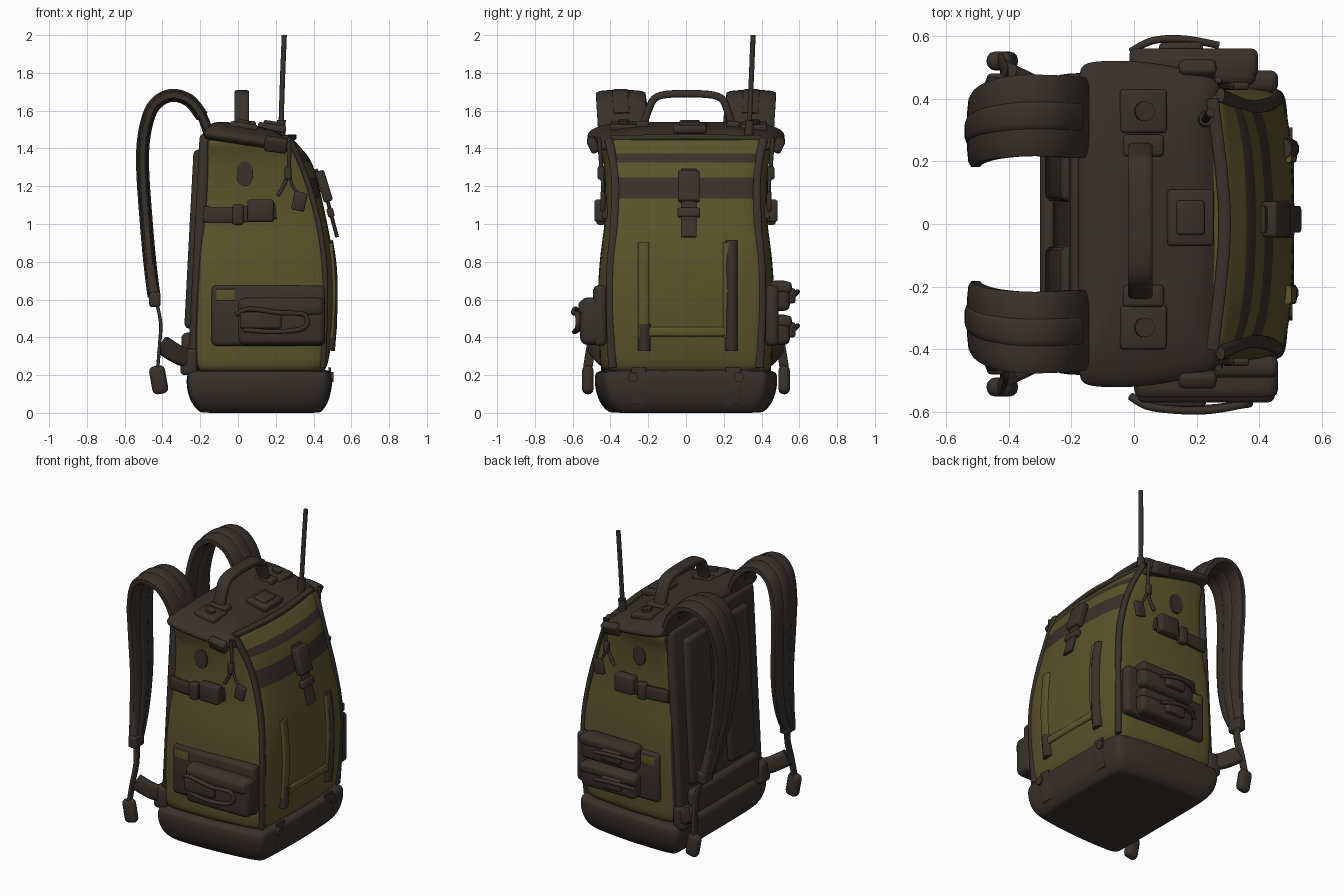
import bpy, bmesh, math
from mathutils import Vector, Euler

if "Cube" in bpy.data.objects:
    bpy.data.objects.remove(bpy.data.objects["Cube"])


def material(name, rgb):
    m = bpy.data.materials.new(name)
    m.diffuse_color = (*rgb, 1)
    m.use_nodes = True
    m.node_tree.nodes["Principled BSDF"].inputs["Base Color"].default_value = m.diffuse_color
    return m


BROWN = material("dark_brown", (0.041, 0.031, 0.024))
OLIVE = material("olive", (0.105, 0.088, 0.024))


def finish(name, bm, mats, angle=40):
    bmesh.ops.recalc_face_normals(bm, faces=bm.faces)
    me = bpy.data.meshes.new(name)
    bm.to_mesh(me)
    bm.free()
    for m in mats:
        me.materials.append(m)
    for p in me.polygons:
        p.use_smooth = True
    me.set_sharp_from_angle(angle=math.radians(angle))
    ob = bpy.data.objects.new(name, me)
    bpy.context.collection.objects.link(ob)
    return ob


def box(name, loc, size, mat=BROWN, rot=(0, 0, 0), bev=0.02):
    bm = bmesh.new()
    bmesh.ops.create_cube(bm, size=1)
    for v in bm.verts:
        v.co = Vector([a * b for a, b in zip(v.co, size)])
    bmesh.ops.bevel(bm, geom=bm.edges[:], offset=min(bev, min(size) * 0.45), segments=3,
                    profile=0.5, affect='EDGES')
    e = Euler([math.radians(a) for a in rot])
    for v in bm.verts:
        v.co = e.to_matrix() @ v.co + Vector(loc)
    return finish(name, bm, [mat], 50)


def smooth_path(pts, n):
    """Catmull-Rom through tuples of any length."""
    out = []
    for i in range(len(pts) - 1):
        p0, p1, p2, p3 = pts[max(i - 1, 0)], pts[i], pts[i + 1], pts[min(i + 2, len(pts) - 1)]
        for k in range(n):
            t = k / n
            out.append([0.5 * (2 * b + (c - a) * t + (2 * a - 5 * b + 4 * c - d) * t * t
                        + (3 * b - a - 3 * c + d) * t ** 3) for a, b, c, d in zip(p0, p1, p2, p3)])
    return out + [list(pts[-1])]


def sweep(name, pts, width, thick, side=(0, 1, 0), mat=BROWN, n=5, power=0.5):
    """Rounded band along a path; an optional 4th value scales the width."""
    pts = smooth_path([(*p, 1) if len(p) == 3 else p for p in pts], n)
    bm, rings = bmesh.new(), []
    for i, p in enumerate(pts):
        t = (Vector(pts[min(i + 1, len(pts) - 1)][:3]) - Vector(pts[max(i - 1, 0)][:3])).normalized()
        nrm = t.cross(Vector(side)).normalized()
        s = nrm.cross(t)
        ring = []
        for k in range(12):
            a = math.tau * (k + 0.5) / 12
            c, d = math.cos(a), math.sin(a)
            u = math.copysign(abs(c) ** power, c) * width * p[3] / 2
            v = math.copysign(abs(d) ** power, d) * thick / 2
            ring.append(bm.verts.new(Vector(p[:3]) + s * u + nrm * v))
        rings.append(ring)
    for a, b in zip(rings, rings[1:]):
        for k in range(12):
            bm.faces.new((a[k], a[(k + 1) % 12], b[(k + 1) % 12], b[k]))
    bm.faces.new(rings[0])
    bm.faces.new(rings[-1])
    return finish(name, bm, [mat], 50)


def tube(name, pts, r, side=(0, 1, 0), mat=BROWN, n=5):
    return sweep(name, pts, 2 * r, 2 * r, side, mat, n, 1)


def loft(name, rows, rule, tilt=0):
    """Stack of pack-shaped outlines: z, back x, corner x, front x, half width."""
    bm, rings = bmesh.new(), []
    for z, xb, xs, xf, w in rows:
        half = [(xf, 0), (xf - .005, .45 * w), (xs + .4 * (xf - xs), .78 * w), (xs, .87 * w),
                (xs - .04, .92 * w), ((xs + xb) / 2, w), (xb + .05, w), (xb + .01, .97 * w),
                (xb, .9 * w), (xb, 0)]
        outline = half + [(x, -y) for x, y in half[-2:0:-1]]
        rings.append([bm.verts.new((x, y, z - tilt * (x + .17))) for x, y in outline])
    for j, (a, b) in enumerate(zip(rings, rings[1:])):
        for k in range(18):
            f = bm.faces.new((a[k], a[(k + 1) % 18], b[(k + 1) % 18], b[k]))
            f.material_index = rule(min(k, 17 - k), (rows[j][0] + rows[j + 1][0]) / 2)
    bm.faces.new(rings[0])
    bm.faces.new(rings[-1])
    ob = finish(name, bm, [BROWN, OLIVE], 180)
    mod = ob.modifiers.new("smooth", 'SUBSURF')
    mod.levels = mod.render_levels = 2
    return ob


# Main bag: olive, with brown back and front bands
def bag_colour(seg, z):
    band = seg < 3 and (1.14 < z < 1.25 or 1.335 < z < 1.37)
    return 0 if seg >= 7 or band else 1


loft("main_bag", [(.18, -.22, .43, .46, .46), (.27, -.23, .455, .48, .455), (.45, -.23, .465, .51, .465),
                  (.65, -.22, .475, .515, .47), (.85, -.21, .465, .505, .455), (1.0, -.2, .435, .475, .43),
                  (1.14, -.19, .40, .445, .425), (1.25, -.18, .365, .42, .43), (1.335, -.17, .335, .39, .44),
                  (1.37, -.17, .31, .365, .45), (1.43, -.17, .28, .31, .47), (1.47, -.16, .26, .28, .47)],
     bag_colour)
loft("base_tub", [(0, -.19, .41, .43, .39), (.002, -.2, .42, .44, .41), (.05, -.25, .46, .48, .46),
                  (.14, -.275, .48, .50, .485), (.21, -.27, .48, .505, .485), (.235, -.25, .46, .49, .46)],
     lambda s, z: 0)
loft("top_lid", [(1.435, -.17, .25, .28, .46), (1.465, -.18, .28, .31, .53), (1.505, -.18, .26, .29, .52),
                 (1.54, -.14, .21, .23, .43), (1.56, -.08, .13, .15, .26)], lambda s, z: 0, .15)

# Back panel with two pads and lumbar cushion
box("back_panel", (-.205, 0, .86), (.06, .86, 1.24), rot=(0, 3, 0), bev=.03)
for s in (1, -1):
    box("back_pad", (-.23, s * .2, .92), (.06, .26, .95), rot=(0, 3, 0), bev=.03)
box("lumbar_pad", (-.265, 0, .34), (.07, .7, .17), bev=.03)

# Lid fittings
sweep("carry_handle", [(.02, -.23, 1.5), (.02, -.2, 1.6), (.02, -.15, 1.675), (.02, 0, 1.69),
                       (.02, .17, 1.675), (.02, .22, 1.6), (.02, .25, 1.5)], .08, .04, (1, 0, 0))
for y in (-.23, .25):
    box("handle_anchor", (.03, y, 1.525), (.13, .07, .04), bev=.012)
box("lid_buckle", (.18, .02, 1.51), (.15, .18, .04), rot=(0, 9, 0), bev=.012)
box("lid_buckle_tongue", (.18, .02, 1.53), (.09, .11, .03), rot=(0, 9, 0), bev=.01)
for y in (-.33, .36):
    box("lid_patch", (.03, y, 1.515), (.15, .14, .04), rot=(0, 8, 0), bev=.012)
    tube("lid_stud", [(.03, y, 1.525), (.035, y, 1.55)], .032)
sweep("lid_front_seam", [(.25, -.4, 1.455), (.29, 0, 1.46), (.25, .4, 1.455)], .04, .03, (1, 0, 0))

# Antenna
tube("antenna", [(.225, .33, 1.42), (.235, .345, 1.75), (.245, .355, 2.0)], .014)
tube("antenna_base", [(.225, .33, 1.42), (.23, .337, 1.55)], .024)

# Front closure strap and buckle
sweep("front_strap", [(.41, .015, 1.29), (.455, .015, 1.2), (.485, .015, 1.08), (.525, .015, .93)], .085, .02)
box("front_buckle", (.455, .015, 1.2), (.05, .115, .17), rot=(0, -17, 0), bev=.012)
box("front_buckle_lower", (.49, .015, 1.06), (.035, .12, .05), rot=(0, -17, 0), bev=.01)

# Front pocket frame with brown tubes
for y in (-.225, .225):
    sweep("pocket_rail", [(.492, y, .4), (.505, y, .65), (.488, y, .9)], .06, .03, mat=OLIVE)
box("pocket_sill", (.496, 0, .43), (.03, .45, .05), OLIVE, bev=.012)
tube("pocket_tube_long", [(.48, .24, .33), (.492, .24, .5), (.492, .24, .75), (.47, .24, .91)], .034)
tube("pocket_tube_short", [(.48, -.22, .33), (.492, -.22, .47)], .034)

for s in (1, -1):
    # Raised seam along each front corner
    sweep("corner_seam", [(.45, s * .39, .24), (.46, s * .4, .5), (.46, s * .4, .75), (.428, s * .38, 1.0),
                          (.36, s * .375, 1.25), (.275, s * .41, 1.45)], .045, .03, power=.8)
    # Base straps and studs
    sweep("base_strap", [(.465, s * .25, .05), (.487, s * .25, .14), (.485, s * .25, .24)], .08, .015)
    tube("base_stud", [(.48, s * .28, .19), (.505, s * .28, .19)], .028, (0, 0, 1))
    # Lid corner tab
    box("lid_corner_tab", (.2, s * .49, 1.42), (.12, .05, .08), rot=(s * -25, 8, 0), bev=.015)
    # Shoulder strap with a webbing layer
    path = [(-.15, s * .34, 1.46, 1.05), (-.19, s * .34, 1.57, 1.1), (-.26, s * .345, 1.655, 1.1),
            (-.36, s * .345, 1.68, 1.1), (-.45, s * .33, 1.62, 1.05), (-.495, s * .31, 1.48, 1),
            (-.505, s * .295, 1.3, .95), (-.485, s * .31, 1.0, .85), (-.465, s * .36, .78, .7),
            (-.445, s * .42, .62, .45)]
    sweep("shoulder_strap", path, .24, .055)
    sweep("strap_webbing", path[1:], .09, .07)
    box("strap_adjuster", (-.44, s * .43, .6), (.06, .1, .08), bev=.015)
    sweep("lower_webbing", [(-.435, s * .435, .6), (-.41, s * .47, .48), (-.415, s * .5, .36),
                            (-.425, s * .52, .24)], .05, .018)
    box("webbing_end", (-.42, s * .52, .175), (.085, .06, .15), rot=(0, -10, 0), bev=.03)
    # Hip belt
    sweep("hip_belt", [(-.22, s * .38, .29), (-.3, s * .44, .3), (-.4, s * .49, .36)], .1, .05, (0, 0, 1))
    box("hip_belt_anchor", (-.26, s * .4, .27), (.09, .1, .14), bev=.02)
    # Upper side compression strap
    sweep("side_strap", [(-.18, s * .43, 1.05), (0, s * .445, 1.05), (.2, s * .43, 1.07)], .085, .03, (0, 0, 1))
    box("side_buckle", (.12, s * .455, 1.07), (.14, .06, .12), bev=.015)
    box("side_buckle_loop", (0, s * .45, 1.05), (.06, .05, .11), bev=.015)
    sweep("side_patch", [(.035, s * .40, 1.265), (.035, s * .438, 1.265)], .13, .09, (0, 0, 1), power=.9)
    # Hanging cord and tag
    tube("cord", [(.27, s * .46, 1.46), (.27, s * .45, 1.32), (.25, s * .44, 1.22), (.21, s * .44, 1.15)], .011)
    tube("tag_cord", [(.265, s * .445, 1.28), (.29, s * .44, 1.2), (.32, s * .44, 1.16)], .009)
    box("cord_toggle", (.265, s * .45, 1.27), (.035, .035, .07), bev=.01)
    box("cord_tag", (.325, s * .44, 1.12), (.07, .025, .1), rot=(0, 12, 0), bev=.01)
    # Side pouch backing with a small olive patch
    box("pouch_backing", (.16, s * .455, .515), (.6, .07, .32), bev=.025)
    box("pouch_backing_patch", (-.065, s * .489, .625), (.1, .008, .06), OLIVE, bev=.004)

# Single large pouch on one side
box("large_pouch", (.23, -.5, .485), (.46, .12, .25), bev=.035)
box("large_pouch_flap", (.23, -.52, .555), (.44, .1, .08), bev=.025)
box("large_pouch_clip", (.12, -.56, .49), (.22, .05, .09), bev=.015)
tube("large_pouch_loop", [(-.01, -.55, .52), (.06, -.585, .55), (.22, -.595, .53), (.35, -.575, .52),
                          (.35, -.575, .45), (.2, -.59, .43), (.03, -.57, .44)], .013, (0, 1, 0))

# Two stacked pouches on the other side
for z in (.44, .62):
    box("small_pouch", (.19, .495, z), (.4, .11, .16), bev=.03)
    box("small_pouch_flap", (.19, .515, z + .045), (.41, .09, .06), bev=.02)
    box("small_pouch_clip", (.15, .555, z), (.14, .05, .08), bev=.015)
    tube("small_pouch_loop", [(-.01, .55, z), (.06, .585, z + .02), (.16, .59, z + .02), (.27, .57, z)],
         .012, (0, 0, 1))
